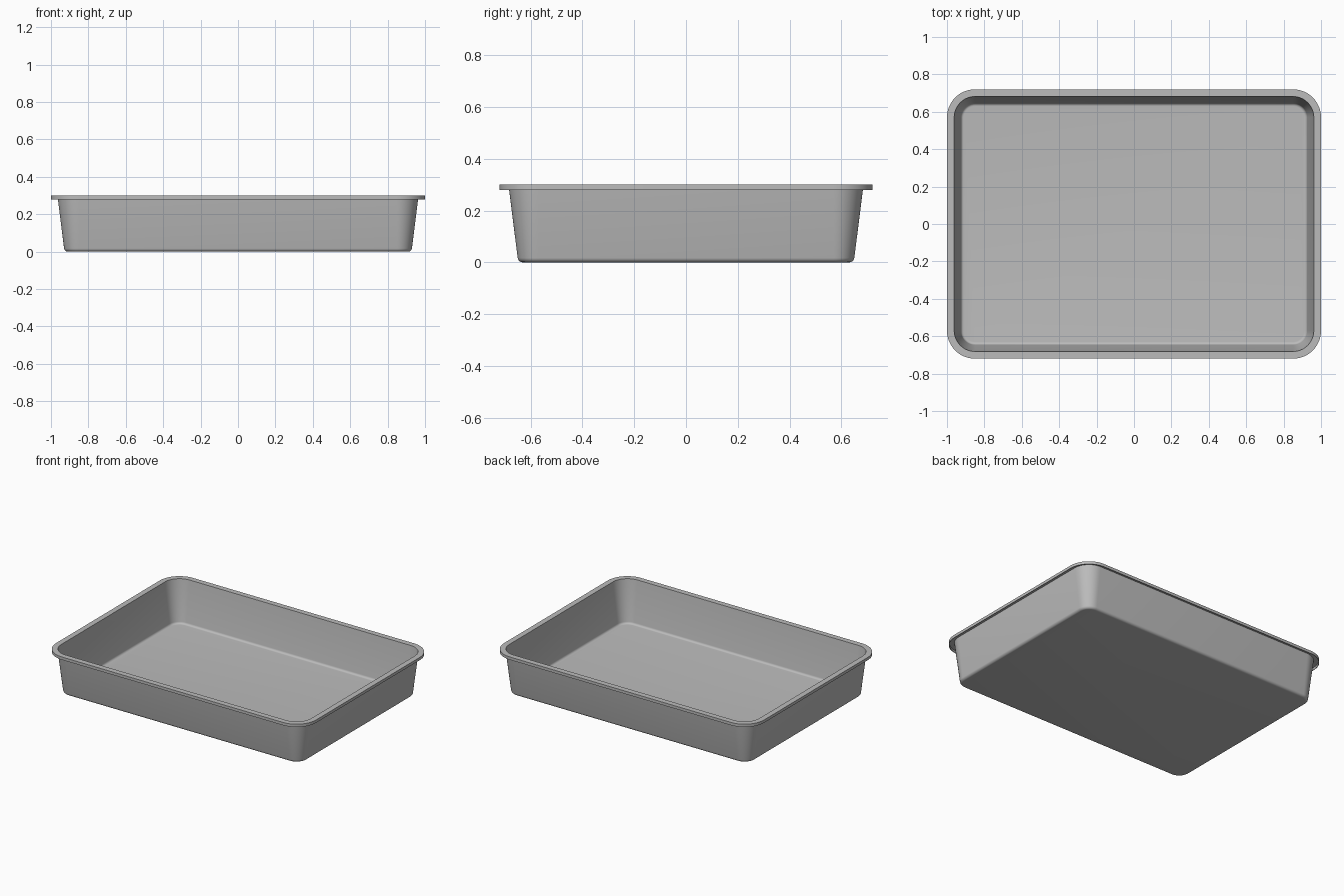
import bpy
import bmesh
import math

cube = bpy.data.objects.get("Cube")
if cube:
    bpy.data.objects.remove(cube, do_unlink=True)

CORE_X, CORE_Y = 0.85, 0.57   # centres of the corner arcs
CORNER_STEPS = 12
SHEET = 0.004

# Section of the sheet: (distance out from the corner centres, height)
fillet = [(0.06 + 0.02 * math.sin(a), 0.02 - 0.02 * math.cos(a))
          for a in (math.radians(82 * i / 6) for i in range(7))]
profile = fillet + [(0.115, 0.296), (0.146, 0.296), (0.146, 0.28)]


def ring(bm, radius, z):
    """Rounded rectangle of vertices, counter-clockwise from above."""
    verts = []
    for quarter, (sx, sy) in enumerate([(1, 1), (-1, 1), (-1, -1), (1, -1)]):
        for i in range(CORNER_STEPS + 1):
            a = (quarter + i / CORNER_STEPS) * math.pi / 2
            verts.append(bm.verts.new((sx * CORE_X + radius * math.cos(a),
                                       sy * CORE_Y + radius * math.sin(a), z)))
    return verts


# Grey metal
metal = bpy.data.materials.new("grey metal")
metal.use_nodes = True
colour = (0.50, 0.50, 0.50, 1.0)
metal.diffuse_color = colour
metal.node_tree.nodes["Principled BSDF"].inputs["Base Color"].default_value = colour

# Floor, tapered walls, flat rim and turned-down lip as one sheet
bm = bmesh.new()
rings = [ring(bm, r, z) for r, z in profile]
bm.faces.new(list(reversed(rings[0])))
for low, high in zip(rings, rings[1:]):
    n = len(low)
    for i in range(n):
        j = (i + 1) % n
        bm.faces.new((low[i], low[j], high[j], high[i]))
mesh = bpy.data.meshes.new("tray")
bm.to_mesh(mesh)
bm.free()
mesh.materials.append(metal)
tray = bpy.data.objects.new("tray", mesh)
bpy.context.collection.objects.link(tray)

# Give the sheet its thickness, then smooth the curves
bpy.ops.object.select_all(action='DESELECT')
bpy.context.view_layer.objects.active = tray
tray.select_set(True)
solid = tray.modifiers.new("sheet thickness", 'SOLIDIFY')
solid.thickness = SHEET
solid.offset = -1
solid.use_even_offset = True
bpy.ops.object.modifier_apply(modifier=solid.name)
bpy.ops.object.shade_smooth_by_angle(angle=math.radians(30))
